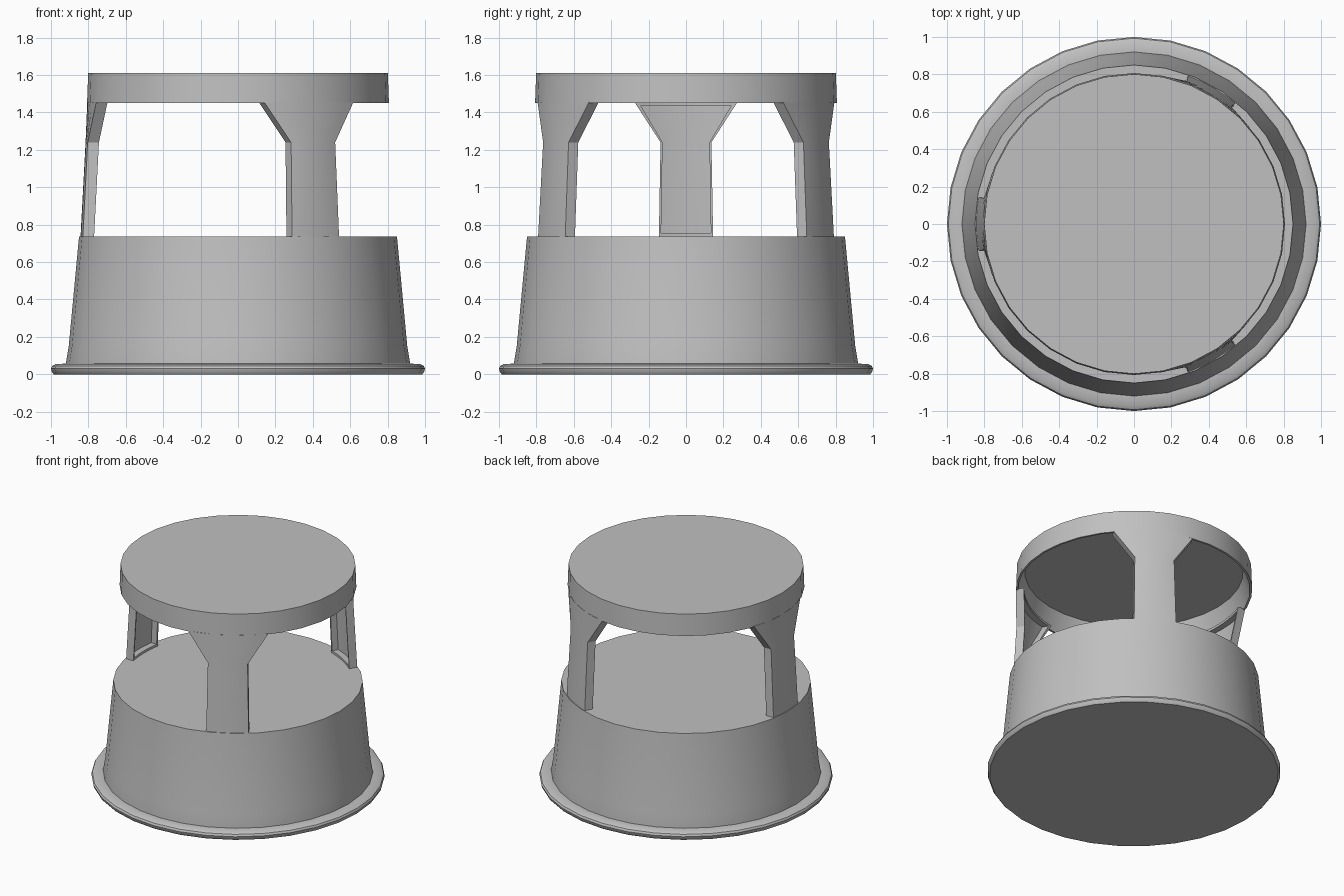
import bpy
import bmesh
import math

cube = bpy.data.objects.get("Cube")
if cube:
    bpy.data.objects.remove(cube)

grey = bpy.data.materials.new("grey plastic")
grey.use_nodes = True
colour = (0.53, 0.53, 0.53, 1)
grey.diffuse_color = colour
grey.node_tree.nodes["Principled BSDF"].inputs["Base Color"].default_value = colour


def finish(bm, name):
    bmesh.ops.recalc_face_normals(bm, faces=bm.faces)
    mesh = bpy.data.meshes.new(name)
    bm.to_mesh(mesh)
    bm.free()
    mesh.materials.append(grey)
    obj = bpy.data.objects.new(name, mesh)
    bpy.context.collection.objects.link(obj)
    bpy.ops.object.select_all(action="DESELECT")
    obj.select_set(True)
    bpy.context.view_layer.objects.active = obj
    bpy.ops.object.shade_smooth_by_angle(angle=math.radians(30))
    return obj


def loft(bm, sections):
    """Skin closed loops of equal length and cap both ends."""
    loops = [[bm.verts.new(p) for p in s] for s in sections]
    for a, b in zip(loops, loops[1:]):
        for i in range(len(a)):
            j = (i + 1) % len(a)
            bm.faces.new((a[i], a[j], b[j], b[i]))
    bm.faces.new(loops[0][::-1])
    bm.faces.new(loops[-1])


def lathe(name, profile, sides=32):
    bm = bmesh.new()
    turns = [2 * math.pi * i / sides for i in range(sides)]
    loft(bm, [[(r * math.cos(t), r * math.sin(t), z) for t in turns]
              for r, z in profile])
    return finish(bm, name)


# Lower step with its tapered wall
lathe("lower_step", [(0.92, 0.03), (0.92, 0.06), (0.905, 0.15), (0.85, 0.737)])

# Rounded floor ring
lathe("floor_ring", [(0.985, 0), (0.995, 0.012), (1, 0.03), (0.993, 0.045),
                     (0.975, 0.055), (0.92, 0.057)])

# Top step, hollow underneath
lathe("top_step", [(0.745, 1.59), (0.792, 1.45), (0.807, 1.45), (0.801, 1.612)])

# Channel shaped legs: height, radius, half width
LEVELS = [(0.735, 0.842, 0.145), (1.24, 0.815, 0.136), (1.455, 0.806, 0.275)]


def section(level, turn, side_range, depth_range):
    """One curved strip of the leg outline at a given height."""
    z, radius, half = level
    lo, hi = side_range
    steps = 8
    ys = [half * (lo + (hi - lo) * i / steps) for i in range(steps + 1)]
    rows = [[(math.sqrt(radius ** 2 - y ** 2) - d, y) for y in ys] for d in depth_range]
    c, s = math.cos(turn), math.sin(turn)
    return [(x * c - y * s, x * s + y * c, z) for x, y in rows[0] + rows[1][::-1]]


def between(a, b, z):
    f = (z - a[0]) / (b[0] - a[0])
    return tuple(p + (q - p) * f for p, q in zip(a, b))


low, bend, high = LEVELS
bottom_lip = [low, between(low, bend, 0.755)]
top_lip = [between(bend, high, 1.437), high]
WEB, FLANGE = (0, 0.015), (0.015, 0.06)

for name, degrees in (("left_front_leg", -60), ("left_back_leg", 60), ("right_leg", 180)):
    bm = bmesh.new()
    turn = math.radians(degrees)
    pieces = [(LEVELS, (-1, 1), WEB),
              (LEVELS, (-1, -0.92), FLANGE), (LEVELS, (0.92, 1), FLANGE),
              (bottom_lip, (-0.92, 0.92), FLANGE), (top_lip, (-0.92, 0.92), FLANGE)]
    for levels, sides, depths in pieces:
        loft(bm, [section(lv, turn, sides, depths) for lv in levels])
    finish(bm, name)
